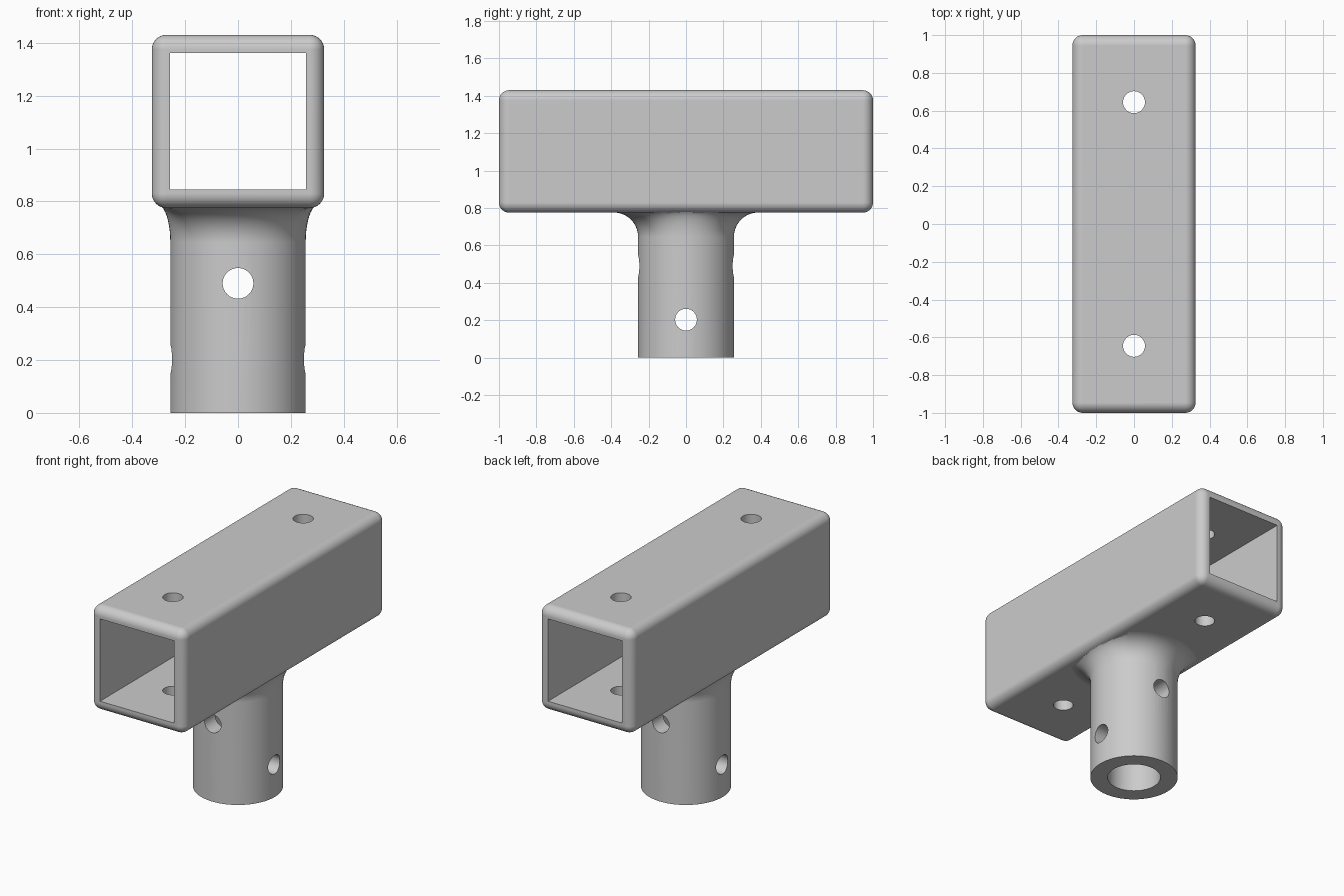
import bpy, bmesh
from math import cos, sin, pi, sqrt
from mathutils import Matrix

if "Cube" in bpy.data.objects:
    bpy.data.objects.remove(bpy.data.objects["Cube"])

HALF_W, Z_LOW, Z_HIGH, ROUND = 0.326, 0.775, 1.43, 0.055
POST_R, BORE_R, HOLE_R, FILLET = 0.256, 0.155, 0.058, 0.13
Z_MID = (Z_LOW + Z_HIGH) / 2
SEGS = 64

grey = bpy.data.materials.new("plain grey")
grey.use_nodes = True
grey.diffuse_color = (0.6, 0.6, 0.6, 1)
grey.node_tree.nodes["Principled BSDF"].inputs["Base Color"].default_value = (0.6, 0.6, 0.6, 1)


def make_object(name, bm):
    bmesh.ops.recalc_face_normals(bm, faces=bm.faces)
    mesh = bpy.data.meshes.new(name)
    bm.to_mesh(mesh)
    bm.free()
    mesh.materials.append(grey)
    obj = bpy.data.objects.new(name, mesh)
    bpy.context.collection.objects.link(obj)
    return obj


def box(name, size, centre, bevel=0):
    bm = bmesh.new()
    bmesh.ops.create_cube(bm, size=1)
    bmesh.ops.scale(bm, vec=size, verts=bm.verts)
    bmesh.ops.translate(bm, vec=centre, verts=bm.verts)
    if bevel:
        bmesh.ops.bevel(bm, geom=bm.edges[:], offset=bevel, segments=8,
                        profile=0.5, affect='EDGES')
    return make_object(name, bm)


def rod(name, radius, length, centre, axis='Z'):
    bm = bmesh.new()
    bmesh.ops.create_cone(bm, cap_ends=True, segments=SEGS, radius1=radius,
                          radius2=radius, depth=length)
    if axis != 'Z':
        turn = Matrix.Rotation(pi / 2, 3, 'Y' if axis == 'X' else 'X')
        bmesh.ops.rotate(bm, matrix=turn, verts=bm.verts)
    bmesh.ops.translate(bm, vec=centre, verts=bm.verts)
    return make_object(name, bm)


def flared_post(name):
    """Round post whose top flares into the sleeve, staying within its width."""
    bm = bmesh.new()
    rings = []
    steps = 10
    for k in range(-1, steps + 2):
        ring = []
        for i in range(SEGS):
            a = 2 * pi * i / SEGS
            reach = min(POST_R + FILLET, 0.302 / max(abs(cos(a)), 0.01))
            # height of the sleeve's underside where the flare lands
            over = max(0, abs(reach * cos(a)) - (HALF_W - ROUND))
            top = Z_LOW + ROUND - sqrt(ROUND ** 2 - over ** 2) + 0.001
            start = Z_LOW - FILLET
            if k < 0:
                r, z = POST_R, 0
            elif k > steps:
                r, z = reach - 0.025, Z_LOW + 0.04
            else:
                t = pi / 2 * k / steps
                r = reach - (reach - POST_R) * cos(t)
                z = start + (top - start) * sin(t)
            ring.append(bm.verts.new((r * cos(a), r * sin(a), z)))
        rings.append(ring)
    for low, high in zip(rings, rings[1:]):
        for i in range(SEGS):
            j = (i + 1) % SEGS
            bm.faces.new((low[i], low[j], high[j], high[i]))
    bm.faces.new(rings[0])
    bm.faces.new(rings[-1])
    return make_object(name, bm)


def combine(target, other, operation):
    mod = target.modifiers.new(operation.lower(), 'BOOLEAN')
    mod.operation = operation
    mod.solver = 'EXACT'
    mod.object = other
    bpy.context.view_layer.objects.active = target
    bpy.ops.object.modifier_apply(modifier=mod.name)
    bpy.data.objects.remove(other)


# Square sleeve joined to the round post
connector = box("tee_connector", (2 * HALF_W, 2, Z_HIGH - Z_LOW), (0, 0, Z_MID), ROUND)
combine(connector, flared_post("post"), 'UNION')

# Square passage, post bore, and pin holes
cutters = [
    box("passage", (0.514, 2.4, 0.516), (0, 0, Z_MID)),
    rod("bore", BORE_R, 1, (0, 0, Z_LOW - 0.5)),
    rod("front_pin_hole", HOLE_R, 1, (0, 0, 0.49), 'Y'),
    rod("side_pin_hole", HOLE_R, 1, (0, 0, 0.203), 'X'),
]
for side in (-1, 1):
    cutters.append(rod("sleeve_hole", HOLE_R, 1, (0, side * 0.645, Z_MID)))
for cutter in cutters:
    combine(connector, cutter, 'DIFFERENCE')

# Smooth shading with crisp edges and clean flats
bpy.ops.object.select_all(action='DESELECT')
connector.select_set(True)
bpy.context.view_layer.objects.active = connector
bpy.ops.object.shade_smooth_by_angle(angle=pi / 6)
normals = connector.modifiers.new("clean_normals", 'WEIGHTED_NORMAL')
normals.keep_sharp = True
